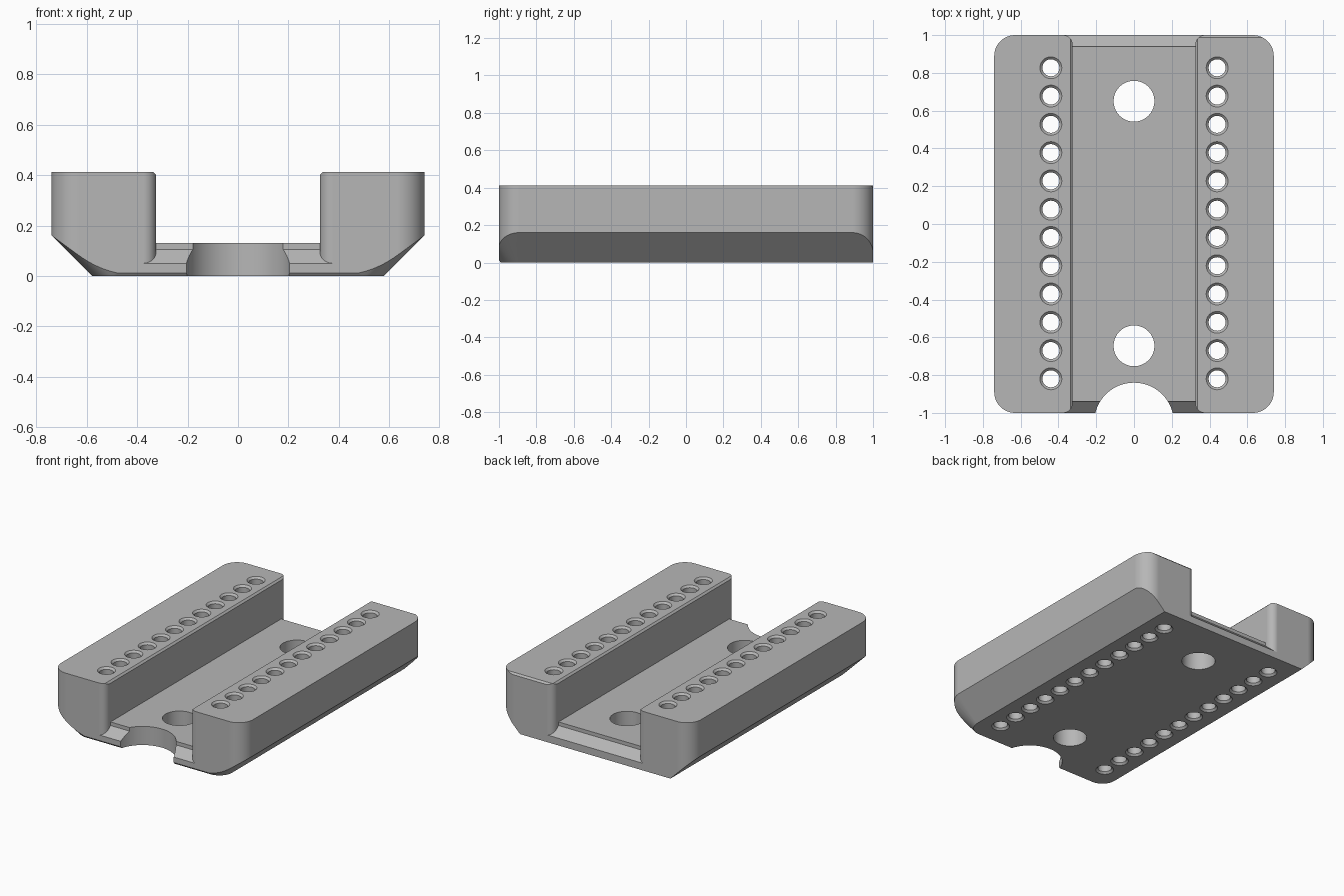
import bpy, bmesh
from math import sin, cos, pi, radians

old = bpy.data.objects.get("Cube")
if old:
    bpy.data.objects.remove(old, do_unlink=True)

W, L, H = 0.74, 1.0, 0.412      # half width, half length, height
R = 0.11                        # vertical corner radius
FOOT = 0.58                     # half width of the underside
WALL = 0.325                    # half width of the channel

grey = bpy.data.materials.new("satin grey")
grey.use_nodes = True
colour = (0.47, 0.47, 0.47, 1)
grey.diffuse_color = colour
grey.node_tree.nodes["Principled BSDF"].inputs["Base Color"].default_value = colour


def add_object(name, bm):
    bmesh.ops.recalc_face_normals(bm, faces=bm.faces)
    mesh = bpy.data.meshes.new(name)
    bm.to_mesh(mesh)
    bm.free()
    mesh.materials.append(grey)
    ob = bpy.data.objects.new(name, mesh)
    bpy.context.collection.objects.link(ob)
    return ob


def hull(name, points):
    bm = bmesh.new()
    for p in points:
        bm.verts.new(p)
    res = bmesh.ops.convex_hull(bm, input=bm.verts)
    loose = {g for g in res["geom_interior"] + res["geom_unused"]
             if isinstance(g, bmesh.types.BMVert)}
    bmesh.ops.delete(bm, geom=list(loose), context='VERTS')
    bmesh.ops.dissolve_limit(bm, angle_limit=radians(0.5), verts=bm.verts, edges=bm.edges)
    return add_object(name, bm)


def loft(bm, rings):
    """Closed solid through rings of equal vertex count."""
    loops = [[bm.verts.new(p) for p in ring] for ring in rings]
    for a, b in zip(loops, loops[1:]):
        for i in range(len(a)):
            j = (i + 1) % len(a)
            bm.faces.new((a[i], a[j], b[j], b[i]))
    bm.faces.new(loops[0])
    bm.faces.new(loops[-1])


def lathe(bm, x, y, profile, n=32):
    loft(bm, [[(x + r * cos(2 * pi * i / n), y + r * sin(2 * pi * i / n), z)
               for i in range(n)] for r, z in profile])


def boolean(target, cutter, operation='DIFFERENCE'):
    mod = target.modifiers.new("cut", 'BOOLEAN')
    mod.object, mod.operation, mod.solver = cutter, operation, 'EXACT'
    bpy.context.view_layer.objects.active = target
    bpy.ops.object.modifier_apply(modifier=mod.name)
    bpy.data.objects.remove(cutter, do_unlink=True)


# Body: rounded block, sloped lower sides, tapering bevel at the front corners
points = []
N = 12
for s in (-1, 1):
    for i in range(N + 1):
        t = i / N
        a = t * pi / 2
        x, y = W - R + R * cos(a), L - R + R * sin(a)
        points += [(s * x, y, H), (s * x, -y, H)]
        points.append((s * x, y, x - FOOT))
        points.append((s * x, -y, 0.08 + 0.08 * (x - W + R) / R))
        points.append((s * (0.48 + 0.1 * cos(a)), -0.89 - 0.1 * sin(a), 0))
        points.append((s * (0.48 + 0.15 * t), -L, 0.012 + 0.03 * t + 0.038 * t * t))
    points.append((s * FOOT, L, 0))
body = hull("rail_base", points)

# Channel: plan outline flared at its ends, limited by a stepped side profile
F = 0.05
quarter = [(WALL + F - F * cos(i * pi / 16), L - F + F * sin(i * pi / 16)) for i in range(9)]
edge = quarter + [(WALL + F, 1.1)]
plan = (edge + [(-x, y) for x, y in reversed(edge)]
        + [(-x, -y) for x, y in edge] + [(x, -y) for x, y in reversed(edge)])
bm = bmesh.new()
loft(bm, [[(x, y, z) for x, y in plan] for z in (-0.2, 0.6)])
channel = add_object("channel_cutter", bm)

step = [(0.94, 0.13), (0.94, 0.105), (1.15, -0.0875), (1.15, 0.7)]
side = step + [(-y, z) for y, z in reversed(step)]
bm = bmesh.new()
loft(bm, [[(x, y, z) for y, z in side] for x in (-0.5, 0.5)])
boolean(channel, add_object("step_cutter", bm), 'INTERSECT')
boolean(body, channel)

# Small chamfers along the inner top edges and one rear top edge
C = 0.012
for s in (-1, 1):
    boolean(body, hull("edge_cutter", [
        (s * x, y, z) for y in (-1.1, 1.1)
        for x, z in ((WALL - C, H - 2 * C), (WALL + 2 * C, H + C), (WALL - C, H + C))]))
boolean(body, hull("rear_edge_cutter", [
    (x, y, z) for x in (0.2, 0.9)
    for y, z in ((L + C, H - 2 * C), (L - 2 * C, H + C), (L + C, H + C))]))

# Two rows of countersunk holes
bm = bmesh.new()
for s in (-1, 1):
    for i in range(12):
        lathe(bm, s * 0.44, 0.827 - 0.1497 * i,
              [(0.068, -0.01), (0.045, 0.013), (0.045, H - 0.013), (0.068, H + 0.01)])
boolean(body, add_object("row_hole_cutter", bm))

# Mounting holes and the round front notch
bm = bmesh.new()
for y, r in ((0.65, 0.108), (-0.645, 0.108), (-1.051, 0.211)):
    lathe(bm, 0, y, [(r, -0.1), (r, 0.3)], 64)
boolean(body, add_object("centre_hole_cutter", bm))

# Smooth curved walls, crisp edges
bpy.ops.object.select_all(action='DESELECT')
body.select_set(True)
bpy.context.view_layer.objects.active = body
bpy.ops.object.shade_smooth_by_angle(angle=radians(25))
normals = body.modifiers.new("flat faces", 'WEIGHTED_NORMAL')
normals.keep_sharp = True
